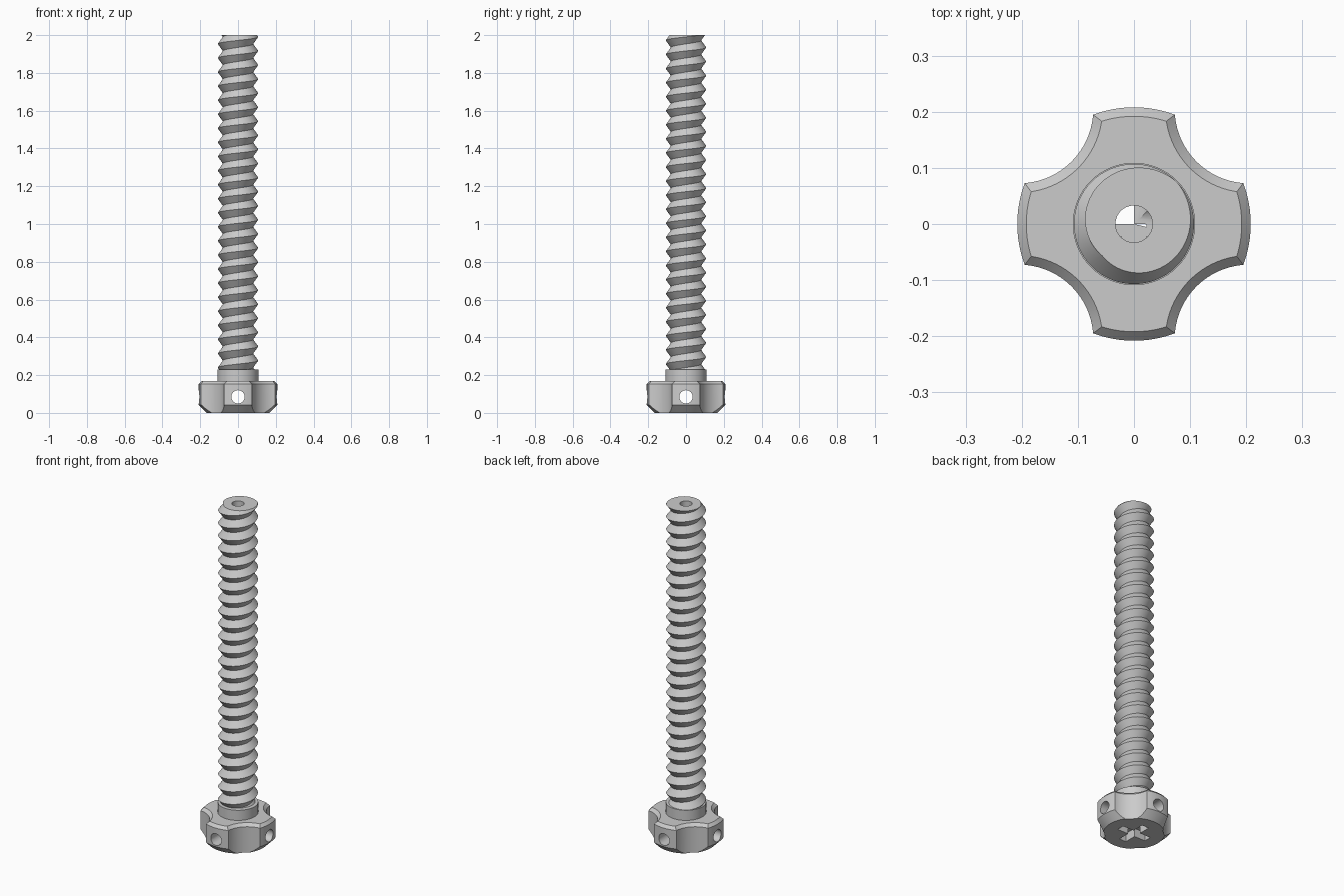
import bpy, bmesh, math
from mathutils import Matrix, Vector

if "Cube" in bpy.data.objects:
    bpy.data.objects.remove(bpy.data.objects["Cube"], do_unlink=True)

steel = bpy.data.materials.new("plain grey")
steel.use_nodes = True
GREY = (0.6, 0.6, 0.6, 1)
steel.diffuse_color = GREY
steel.node_tree.nodes["Principled BSDF"].inputs["Base Color"].default_value = GREY


def add(name, bm):
    bmesh.ops.recalc_face_normals(bm, faces=bm.faces[:])
    mesh = bpy.data.meshes.new(name)
    bm.to_mesh(mesh)
    bm.free()
    ob = bpy.data.objects.new(name, mesh)
    bpy.context.collection.objects.link(ob)
    return ob


def lathe(name, profile, centre=(0, 0), steps=96):
    """Closed solid turned from (radius, height) points."""
    bm = bmesh.new()
    rings = []
    for r, z in profile:
        rings.append([bm.verts.new((centre[0] + r * math.cos(math.tau * i / steps),
                                    centre[1] + r * math.sin(math.tau * i / steps), z))
                      for i in range(steps)])
    for a, b in zip(rings, rings[1:]):
        for i in range(steps):
            k = (i + 1) % steps
            bm.faces.new((a[i], a[k], b[k], b[i]))
    bm.faces.new(rings[0])
    bm.faces.new(rings[-1])
    return add(name, bm)


def box(name, size, centre):
    bm = bmesh.new()
    bmesh.ops.create_cube(bm, size=1, matrix=Matrix.Translation(centre) @ Matrix.Diagonal((*size, 1)))
    return add(name, bm)


def cut(target, cutters):
    for c in cutters:
        bpy.context.view_layer.objects.active = target
        mod = target.modifiers.new("cut", 'BOOLEAN')
        mod.operation, mod.solver, mod.object = 'DIFFERENCE', 'EXACT', c
        bpy.ops.object.modifier_apply(modifier=mod.name)
        bpy.data.objects.remove(c, do_unlink=True)


def finish(ob, angle):
    ob.data.materials.clear()
    ob.data.materials.append(steel)
    bpy.ops.object.select_all(action='DESELECT')
    ob.select_set(True)
    bpy.context.view_layer.objects.active = ob
    bpy.ops.object.shade_smooth_by_angle(angle=math.radians(angle))


def bore():
    return lathe("bore_cutter", [(0.033, -0.1), (0.033, 2.1)], steps=48)


# Head with collar, chamfered above and below
head = lathe("head", [(0.165, 0), (0.208, 0.043), (0.208, 0.153), (0.192, 0.17),
                      (0.109, 0.17), (0.109, 0.23)])

# Finger scallops, flared at the top to carry the chamfer round
cutters = [lathe("scallop_cutter", [(0.1325, -0.1), (0.1325, 0.153), (0.149, 0.17), (0.149, 0.3)],
                 (0.205 * sx, 0.205 * sy)) for sx in (-1, 1) for sy in (-1, 1)]

# Cross drillings through the lobes
for axis in 'XY':
    c = lathe("drill_cutter", [(0.035, -0.4), (0.035, 0.4)], steps=48)
    c.data.transform(Matrix.Translation((0, 0, 0.085)) @ Matrix.Rotation(math.pi / 2, 4, axis))
    cutters.append(c)

# Cross-shaped driver recess underneath
cutters += [box("recess_cutter", size, (0, 0, 0)) for size in ((0.19, 0.045, 0.1), (0.045, 0.19, 0.1))]
cut(head, cutters + [bore()])
finish(head, 25)

# Threaded shaft: helical ridge swept as one strip, trimmed flat at both ends
PITCH, CREST, ROOT, STEPS = 0.0745, 0.107, 0.08, 72
TOP, BOTTOM = 2.0, 0.21
bm = bmesh.new()
turns = math.ceil((TOP - BOTTOM) / PITCH) + 4
crest, root = [], []
for j in range(turns * STEPS):
    a = math.tau * j / STEPS + math.pi / 4
    z = TOP + PITCH * (j / STEPS - turns + 2)
    crest.append(bm.verts.new((CREST * math.cos(a), CREST * math.sin(a), z)))
    root.append(bm.verts.new((ROOT * math.cos(a), ROOT * math.sin(a), z + PITCH / 2)))
for j in range(turns * STEPS - 1):
    bm.faces.new((crest[j], crest[j + 1], root[j + 1], root[j]))
    if j + STEPS + 1 < turns * STEPS:
        bm.faces.new((root[j], root[j + 1], crest[j + STEPS + 1], crest[j + STEPS]))
for z, n in ((TOP, 1), (BOTTOM, -1)):
    cutline = bmesh.ops.bisect_plane(bm, geom=bm.verts[:] + bm.edges[:] + bm.faces[:], dist=1e-6,
                                     plane_co=Vector((0, 0, z)), plane_no=Vector((0, 0, n)), clear_outer=True)
    rim = [e for e in bm.edges if e.is_boundary and all(abs(v.co.z - z) < 1e-4 for v in e.verts)]
    bmesh.ops.contextual_create(bm, geom=rim)
shaft = add("threaded_shaft", bm)
cut(shaft, [bore()])
finish(shaft, 30)
